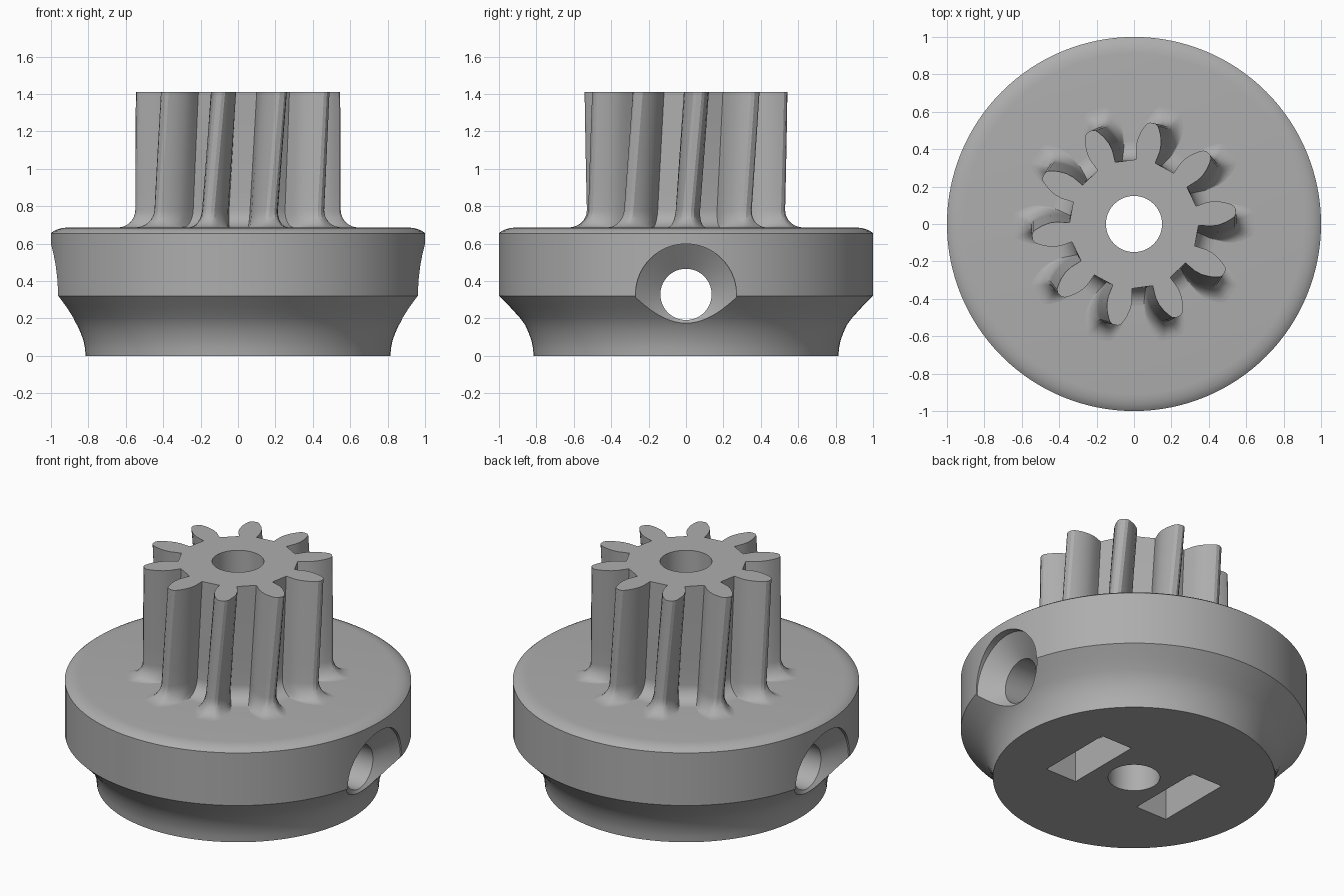
import bpy, bmesh
from math import sin, cos, pi, radians, sqrt
from mathutils import Matrix

cube = bpy.data.objects.get("Cube")
if cube:
    bpy.data.objects.remove(cube, do_unlink=True)

grey = bpy.data.materials.new("plain grey")
grey.use_nodes = True
grey.diffuse_color = (0.42, 0.42, 0.42, 1)
grey.node_tree.nodes["Principled BSDF"].inputs["Base Color"].default_value = grey.diffuse_color


def make_object(name, bm):
    bmesh.ops.recalc_face_normals(bm, faces=bm.faces)
    mesh = bpy.data.meshes.new(name)
    bm.to_mesh(mesh)
    bm.free()
    mesh.materials.append(grey)
    obj = bpy.data.objects.new(name, mesh)
    bpy.context.collection.objects.link(obj)
    return obj


def loft(name, rings, matrix=None):
    """Skin a stack of closed rings and cap both ends."""
    bm = bmesh.new()
    loops = [[bm.verts.new(p) for p in ring] for ring in rings]
    for low, high in zip(loops, loops[1:]):
        for i in range(len(low)):
            j = (i + 1) % len(low)
            bm.faces.new((low[i], low[j], high[j], high[i]))
    bm.faces.new(loops[0][::-1])
    bm.faces.new(loops[-1])
    if matrix:
        bm.transform(matrix)
    return make_object(name, bm)


def lathe(name, profile, sides, matrix=None):
    """Turn a profile of (radius, height) points about the z axis."""
    turns = [2 * pi * i / sides for i in range(sides)]
    return loft(name, [[(r * cos(a), r * sin(a), z) for a in turns] for r, z in profile], matrix)


def box(name, low, high):
    x0, y0, z0 = low
    x1, y1, z1 = high
    return loft(name, [[(x0, y0, z), (x1, y0, z), (x1, y1, z), (x0, y1, z)] for z in (z0, z1)])


def cut(obj, cutters):
    for cutter in cutters:
        mod = obj.modifiers.new("cut", 'BOOLEAN')
        mod.operation = 'DIFFERENCE'
        mod.solver = 'EXACT'
        mod.object = cutter
    graph = bpy.context.evaluated_depsgraph_get()
    mesh = bpy.data.meshes.new_from_object(obj.evaluated_get(graph))
    obj.modifiers.clear()
    obj.data = mesh


# Round base with a waisted foot and a softened upper rim
base = lathe("base", [(0.815, 0), (0.818, 0.04), (0.826, 0.08), (0.84, 0.12), (0.86, 0.165),
                      (0.89, 0.205), (0.94, 0.26), (1, 0.32), (1, 0.655), (0.985, 0.667),
                      (0.965, 0.676), (0.94, 0.683), (0.91, 0.686)], 128)

# Pinion: ten twisted teeth that flare into the base
TEETH, TOP, FLOOR, FILLET = 10, 1.41, 0.686, 0.095
HALF_TOOTH = [(0.345, 0.052), (0.375, 0.058), (0.41, 0.065), (0.45, 0.065), (0.49, 0.055),
              (0.52, 0.042), (0.54, 0.03), (0.549, 0.014)]


def gear_ring(z):
    drop = min(max(FLOOR + FILLET - z, 0), FILLET)
    flare = FILLET - sqrt(FILLET ** 2 - drop ** 2)
    twist = radians(7.5 - 7 * (TOP - z) / (TOP - FLOOR))
    side = [(r + flare, w + 0.4 * flare) for r, w in HALF_TOOTH]
    outline = [(r, -w) for r, w in side] + side[::-1]
    ring = []
    for tooth in range(TEETH):
        a = twist + 2 * pi * tooth / TEETH
        for r, w in outline:
            ring.append((r * cos(a + w / r), r * sin(a + w / r), z))
    return ring


fillet_levels = [FLOOR + FILLET * (1 - cos(pi / 2 * i / 8)) for i in range(9)]
shaft_levels = [FLOOR + FILLET + (TOP - FLOOR - FILLET) * i / 6 for i in range(1, 7)]
gear = loft("pinion", [gear_ring(z) for z in [FLOOR - 0.02] + fillet_levels + shaft_levels])

# Centre bore, cross hole, countersinks and nut slots
bore = lathe("bore_cutter", [(0.15, -0.2), (0.15, 1.7)], 48)
cutters = [bore]
for side in (1, -1):
    along_x = Matrix.Translation((0, 0, 0.328)) @ Matrix.Rotation(side * pi / 2, 4, 'Y')
    cutters.append(lathe("screw_hole_cutter", [(0.137, 0), (0.137, 0.855), (0.27, 0.955), (0.27, 1.2)],
                         64, along_x))
    x0, x1 = sorted((side * 0.23, side * 0.45))
    cutters.append(box("nut_slot_cutter", (x0, -0.25, -0.2), (x1, 0.25, 0.58)))
cut(base, cutters)
cut(gear, [bore])
for cutter in cutters:
    bpy.data.objects.remove(cutter, do_unlink=True)

# Smooth shading that keeps hard edges
bpy.ops.object.select_all(action='DESELECT')
for obj in (base, gear):
    obj.select_set(True)
bpy.context.view_layer.objects.active = base
bpy.ops.object.shade_smooth_by_angle(angle=radians(25))
